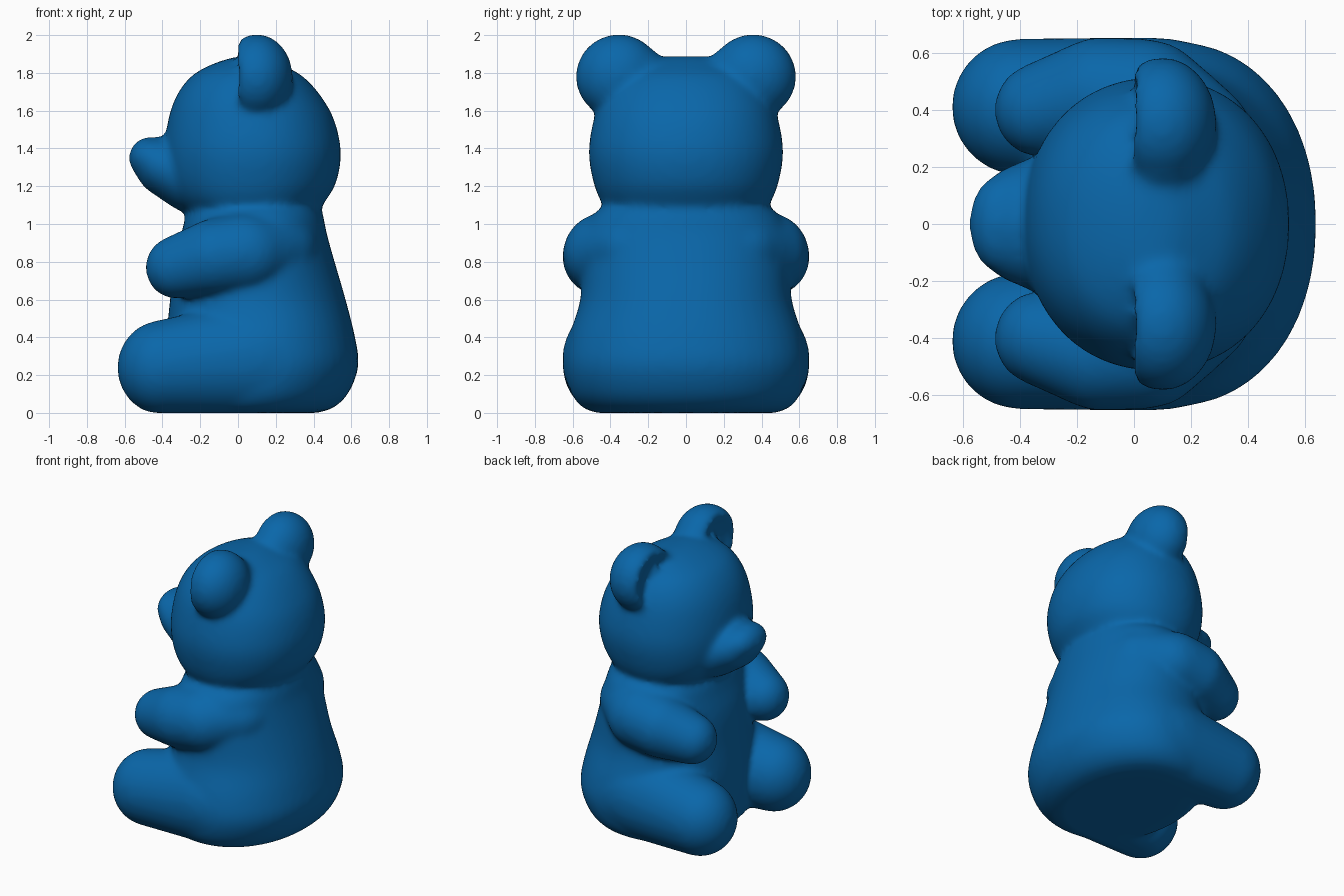
import bpy, bmesh, math
from mathutils import Vector, Matrix

if "Cube" in bpy.data.objects:
    bpy.data.objects.remove(bpy.data.objects["Cube"], do_unlink=True)

blue = bpy.data.materials.new("glossy blue")
blue.use_nodes = True
colour = (0.003, 0.135, 0.4, 1)
blue.diffuse_color = colour
blue.node_tree.nodes["Principled BSDF"].inputs["Base Color"].default_value = colour

bear = bmesh.new()  # closed overlapping volumes, fused at the end


def ball(bm, centre, radii):
    m = Matrix.Translation(centre) @ Matrix.Diagonal((*radii, 1))
    return bmesh.ops.create_uvsphere(bm, u_segments=28, v_segments=18, radius=1, matrix=m)["verts"]


def add(part):
    """Copy a finished part into the bear."""
    bmesh.ops.recalc_face_normals(part, faces=part.faces)
    mesh = bpy.data.meshes.new("part")
    part.to_mesh(mesh)
    part.free()
    bear.from_mesh(mesh)
    bpy.data.meshes.remove(mesh)


def limb(joints):
    """Tapered rounded limb through (centre, radii) joints, flattened on the ground."""
    for a, b in zip(joints, joints[1:]):
        part = bmesh.new()
        ball(part, *a)
        ball(part, *b)
        for v in part.verts:
            v.co.z = max(v.co.z, 0)
        bmesh.ops.convex_hull(part, input=part.verts)
        loose = [v for v in part.verts if not v.link_faces]
        bmesh.ops.delete(part, geom=loose, context="VERTS")
        add(part)


def smooth_rows(rows, steps=4):
    """Curve smoothly through the given rows."""
    p = [Vector(r) for r in rows]
    p = [p[0]] + p + [p[-1]]
    out = []
    for a, b, c, d in zip(p, p[1:], p[2:], p[3:]):
        for k in range(steps):
            t = k / steps
            out.append(b + (c - a) * (t / 2) + (2 * a - 5 * b + 4 * c - d) * (t * t / 2)
                       + (3 * b - a - 3 * c + d) * (t ** 3 / 2))
    return out + [p[-1]]


def loft(rows, n=48, power=0.94):
    """Stack rounded rings given as (height, front x, back x, half width)."""
    part = bmesh.new()
    rings = []
    for z, front, back, width in smooth_rows(rows):
        ring = []
        for i in range(n):
            a = math.tau * i / n
            c, s = math.cos(a), math.sin(a)
            c = math.copysign(abs(c) ** power, c)
            s = math.copysign(abs(s) ** power, s)
            ring.append(part.verts.new(((front + back) / 2 + c * (back - front) / 2, s * width, z)))
        rings.append(ring)
    for low, high in zip(rings, rings[1:]):
        for i in range(n):
            j = (i + 1) % n
            part.faces.new((low[i], low[j], high[j], high[i]))
    part.faces.new(rings[0][::-1])
    part.faces.new(rings[-1])
    add(part)


# Torso
loft([(0, -.32, .42, .47), (.03, -.35, .51, .55), (.11, -.37, .588, .61),
      (.25, -.38, .638, .64), (.4, -.38, .62, .62), (.6, -.36, .57, .56),
      (.8, -.34, .512, .55), (.95, -.3, .47, .545), (1.05, -.27, .45, .49),
      (1.12, -.2, .42, .4)])

# Head
loft([(1.04, -.22, .4, .38), (1.11, -.31, .455, .445), (1.22, -.37, .52, .49),
      (1.38, -.39, .545, .515), (1.55, -.37, .51, .49), (1.68, -.325, .437, .445),
      (1.78, -.25, .345, .375), (1.84, -.15, .24, .28), (1.878, -.04, .15, .17),
      (1.888, .02, .09, .08)])

# Muzzle
limb([((-.25, 0, 1.25), (.18, .27, .19)),
      ((-.42, 0, 1.31), (.12, .205, .15)),
      ((-.47, 0, 1.35), (.108, .17, .11))])

for side in (-1, 1):
    # Arm, and a shoulder that sinks into the back
    limb([((-.33, side * .4, .77), (.16, .165, .165)),
          ((-.12, side * .45, .825), (.2, .205, .205)),
          ((.03, side * .43, .845), (.24, .22, .215)),
          ((.13, side * .27, .87), (.3, .27, .23))])
    # Leg, foot and hip
    limb([((-.4, side * .41, .24), (.24, .24, .25)),
          ((.05, side * .385, .28), (.42, .27, .3))])
    # Ear with a shallow hollow front, and the ridge joining it to the crown
    for y, z, radii in ((.355, 1.78, (.19, .23, .225)), (.24, 1.76, (.16, .15, .18))):
        part = bmesh.new()
        for v in ball(part, (.1, side * y, z), radii):
            if v.co.x < -.01:
                r = math.hypot(v.co.y - side * .36, v.co.z - 1.78) / .19
                v.co.x = -.01 + .05 * max(0, 1 - r * r)
        add(part)

# Fuse everything into one soft skin
mesh = bpy.data.meshes.new("seated_bear")
bear.to_mesh(mesh)
bear.free()
mesh.materials.append(blue)
obj = bpy.data.objects.new("seated_bear", mesh)
bpy.context.collection.objects.link(obj)
skin = obj.modifiers.new("fuse", "REMESH")
skin.mode = "VOXEL"
skin.voxel_size = 0.018
skin.use_smooth_shade = True
soft = obj.modifiers.new("soften", "SMOOTH")
soft.factor = 0.5
soft.iterations = 16
